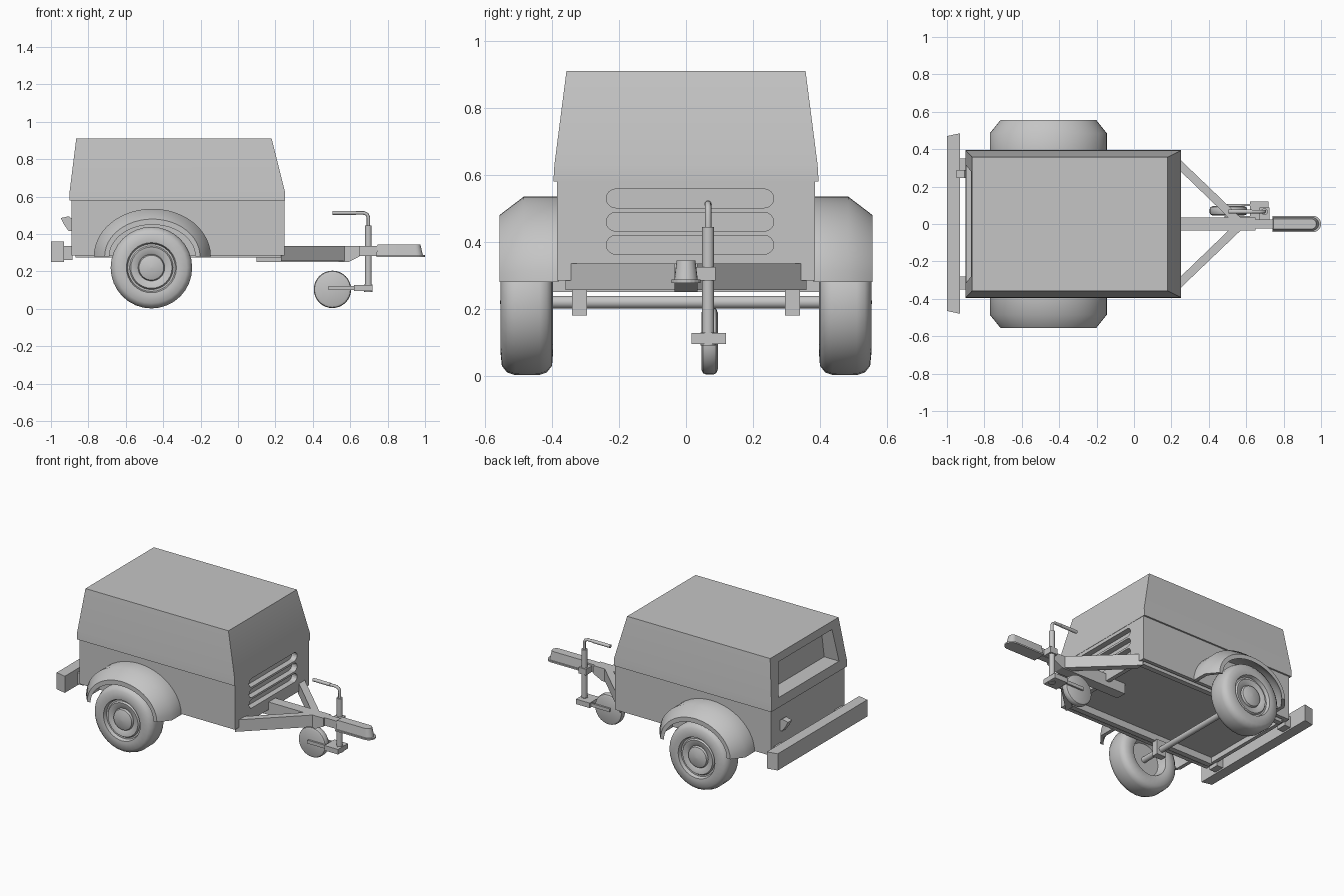
import bpy, bmesh
from math import sin, cos, pi, radians

default_cube = bpy.data.objects.get("Cube")
if default_cube:
    bpy.data.objects.remove(default_cube, do_unlink=True)

grey = bpy.data.materials.new("plain grey")
grey.use_nodes = True
grey.diffuse_color = (0.56, 0.56, 0.56, 1)
grey.node_tree.nodes["Principled BSDF"].inputs["Base Color"].default_value = grey.diffuse_color


def activate(obj):
    bpy.ops.object.select_all(action='DESELECT')
    bpy.context.view_layer.objects.active = obj
    obj.select_set(True)


def smooth_by_angle(obj, degrees):
    activate(obj)
    bpy.ops.object.shade_smooth_by_angle(angle=radians(degrees))


def loft(name, rings, smooth=0):
    """Skin a row of equal point rings and cap the ends."""
    bm = bmesh.new()
    rows = [[bm.verts.new(point) for point in ring] for ring in rings]
    count = len(rows[0])
    for first, second in zip(rows, rows[1:]):
        for i in range(count):
            j = (i + 1) % count
            bm.faces.new((first[i], first[j], second[j], second[i]))
    bm.faces.new(rows[0])
    bm.faces.new(rows[-1])
    bmesh.ops.remove_doubles(bm, verts=bm.verts, dist=0.0001)
    bmesh.ops.recalc_face_normals(bm, faces=bm.faces)
    mesh = bpy.data.meshes.new(name)
    bm.to_mesh(mesh)
    bm.free()
    mesh.materials.append(grey)
    obj = bpy.data.objects.new(name, mesh)
    bpy.context.collection.objects.link(obj)
    if smooth:
        smooth_by_angle(obj, smooth)
    return obj


def prism(name, axis, low, high, outline, smooth=0):
    """Extrude a flat outline along one axis."""
    place = {'x': lambda a, b, d: (d, a, b),
             'y': lambda a, b, d: (a, d, b),
             'z': lambda a, b, d: (a, b, d)}[axis]
    return loft(name, [[place(a, b, d) for a, b in outline] for d in (low, high)], smooth)


def rectangle(left, right, bottom, top):
    return [(left, bottom), (right, bottom), (right, top), (left, top)]


def box(name, xs, ys, zs):
    return prism(name, 'z', *zs, rectangle(*xs, *ys))


def circle(x, y, radius, steps=16):
    return [(x + radius * cos(2 * pi * i / steps), y + radius * sin(2 * pi * i / steps))
            for i in range(steps)]


def rod(name, axis, low, high, center, radius):
    return prism(name, axis, low, high, circle(*center, radius), smooth=35)


def lathe(name, x, z, profile, side=1, steps=32):
    """Turn (radius, y) points about an axle parallel to y."""
    rings = [[(px, side * y, pz) for px, pz in circle(x, z, max(r, 0.0005), steps)]
             for r, y in profile]
    return loft(name, rings, smooth=40)


def cut(target, cutter):
    cutter.hide_render = True
    activate(target)
    mod = target.modifiers.new("cut", 'BOOLEAN')
    mod.object = cutter
    mod.solver = 'EXACT'
    bpy.ops.object.modifier_apply(modifier=mod.name)
    bpy.data.objects.remove(cutter, do_unlink=True)


# Lower body, hollow underneath, with three rounded vents in the tow end
body = box("lower_body", (-0.89, 0.248), (-0.385, 0.385), (0.285, 0.585))
cut(body, box("floor_cutter", (-0.865, 0.22), (-0.36, 0.36), (0.2, 0.32)))
for z in (0.391, 0.46, 0.53):
    half = 0.028
    outline = []
    for i in range(18):
        angle = -pi / 2 + pi * (i % 9) / 8 + (pi if i > 8 else 0)
        middle = 0.012 + (0.222 if i < 9 else -0.222)
        outline.append((middle + half * cos(angle), z + half * sin(angle)))
    cut(body, prism("vent_cutter", 'x', 0.21, 0.3, outline))

# Tapered hood with a recessed panel in the rear end
hood_levels = [(-0.9, 0.25, 0.396, 0.58), (-0.9, 0.25, 0.393, 0.63), (-0.865, 0.18, 0.357, 0.91)]
hood = loft("hood", [[(x, y, z) for x, y in rectangle(back, front, -half, half)]
                     for back, front, half, z in hood_levels])
cut(hood, prism("panel_cutter", 'x', -1, -0.79,
                [(-0.315, 0.645), (0.315, 0.645), (0.28, 0.86), (-0.28, 0.86)]))
smooth_by_angle(hood, 30)

# Wheels, fenders and the parts repeated on both sides
wheel_x, wheel_z, arch_x, arch_z = -0.463, 0.22, -0.458, 0.28
wheel_profile = [(0, 0.46), (0.11, 0.46), (0.125, 0.405), (0.15, 0.397), (0.19, 0.4),
                 (0.21, 0.416), (0.217, 0.437), (0.218, 0.51), (0.21, 0.534),
                 (0.19, 0.55), (0.15, 0.554), (0.134, 0.552), (0.127, 0.53),
                 (0.117, 0.53), (0.11, 0.541), (0.078, 0.536), (0.071, 0.53),
                 (0.066, 0.543), (0.04, 0.552), (0, 0.555)]
fender_section = [(0.38, 0.313, 0.255), (0.485, 0.313, 0.255), (0.557, 0.255, 0.2),
                  (0.557, 0.23, 0.17), (0.48, 0.288, 0.23), (0.38, 0.288, 0.23)]
for side, label in ((1, "back"), (-1, "front")):
    def span(near, far):
        return sorted((side * near, side * far))

    lathe(label + "_wheel", wheel_x, wheel_z, wheel_profile, side)
    arch = []
    for i in range(25):
        angle = pi * i / 24
        arch.append([(arch_x + rx * cos(angle), side * y, arch_z + rz * sin(angle))
                     for y, rx, rz in fender_section])
    loft(label + "_fender", arch, smooth=45)
    box(label + "_frame_rail", (-0.87, 0.23), span(0.31, 0.345), (0.275, 0.33))
    box(label + "_axle_bracket", (wheel_x - 0.035, wheel_x + 0.035), span(0.295, 0.34), (0.18, 0.28))
    box(label + "_bumper_bracket", (-0.935, -0.885), span(0.28, 0.35), (0.26, 0.335))
    prism(label + "_draw_arm", 'z', 0.257, 0.335,
          [(x, side * y) for x, y in ((0.23, 0.3), (0.23, 0.36), (0.575, 0.03), (0.51, 0.03))])

# Axle
rod("axle", 'y', -0.47, 0.47, (wheel_x, wheel_z), 0.019)

# Rear bumper with slanted ends and the small rear latch
prism("bumper", 'z', 0.25, 0.36, [(-1, -0.465), (-0.93, -0.48), (-0.93, 0.485), (-1, 0.47)])
prism("rear_latch", 'y', 0.247, 0.29,
      [(-0.948, 0.485), (-0.93, 0.45), (-0.905, 0.415), (-0.885, 0.415), (-0.885, 0.48), (-0.905, 0.495)])

# Drawbar running under the body and narrowing to the neck
prism("drawbar", 'y', -0.035, 0.035,
      [(0.1, 0.25), (0.59, 0.25), (0.65, 0.28), (0.65, 0.335), (0.1, 0.335)])
box("drawbar_neck", (0.64, 0.8), (-0.024, 0.024), (0.283, 0.335))


# Coupler with a rounded nose and a lip
def coupler_ring(tail, nose, half, z):
    bend = nose - half
    arc = [(bend + half * sin(a), -half * cos(a), z) for a in (pi * i / 10 for i in range(11))]
    return [(tail, half, z), (tail, -half, z)] + arc


loft("coupler", [coupler_ring(0.74, 0.99, 0.036, 0.28), coupler_ring(0.745, 0.975, 0.028, 0.345)],
     smooth=35)
loft("coupler_lip", [coupler_ring(0.74, 1, 0.044, 0.278), coupler_ring(0.74, 1, 0.044, 0.288)])

# Jockey wheel, its fork and clamp
post_x, post_y = 0.697, 0.066
lathe("jockey_wheel", 0.505, 0.104, [(0, 0.046), (0.085, 0.046), (0.096, 0.051), (0.1, 0.06),
                                     (0.1, 0.081), (0.096, 0.09), (0.085, 0.095), (0, 0.095)])
for y in (0.03, 0.096):
    box("jockey_fork", (0.485, 0.69), (y, y + 0.012), (0.1, 0.122))
box("fork_bridge", (0.62, 0.72), (0.016, 0.12), (0.095, 0.128))
box("post_clamp", (0.67, 0.725), (0.015, 0.088), (0.285, 0.325))

# Jockey post and bent crank handle
rod("jockey_post", 'z', 0.09, 0.445, (post_x, post_y), 0.018)
rod("post_foot", 'z', 0.09, 0.13, (post_x, post_y), 0.022)
rod("crank_grip", 'x', 0.505, 0.63, (post_y, 0.513), 0.011)
path = bpy.data.curves.new("crank", 'CURVE')
path.dimensions = '3D'
path.bevel_depth = 0.0095
path.bevel_resolution = 2
path.use_fill_caps = True
points = [(post_x, 0.43), (post_x, 0.49), (0.69, 0.505), (0.672, 0.513), (0.6, 0.513)]
spline = path.splines.new('POLY')
spline.points.add(len(points) - 1)
for point, (x, z) in zip(spline.points, points):
    point.co = (x, post_y, z, 1)
path.materials.append(grey)
bpy.context.collection.objects.link(bpy.data.objects.new("crank_handle", path))
